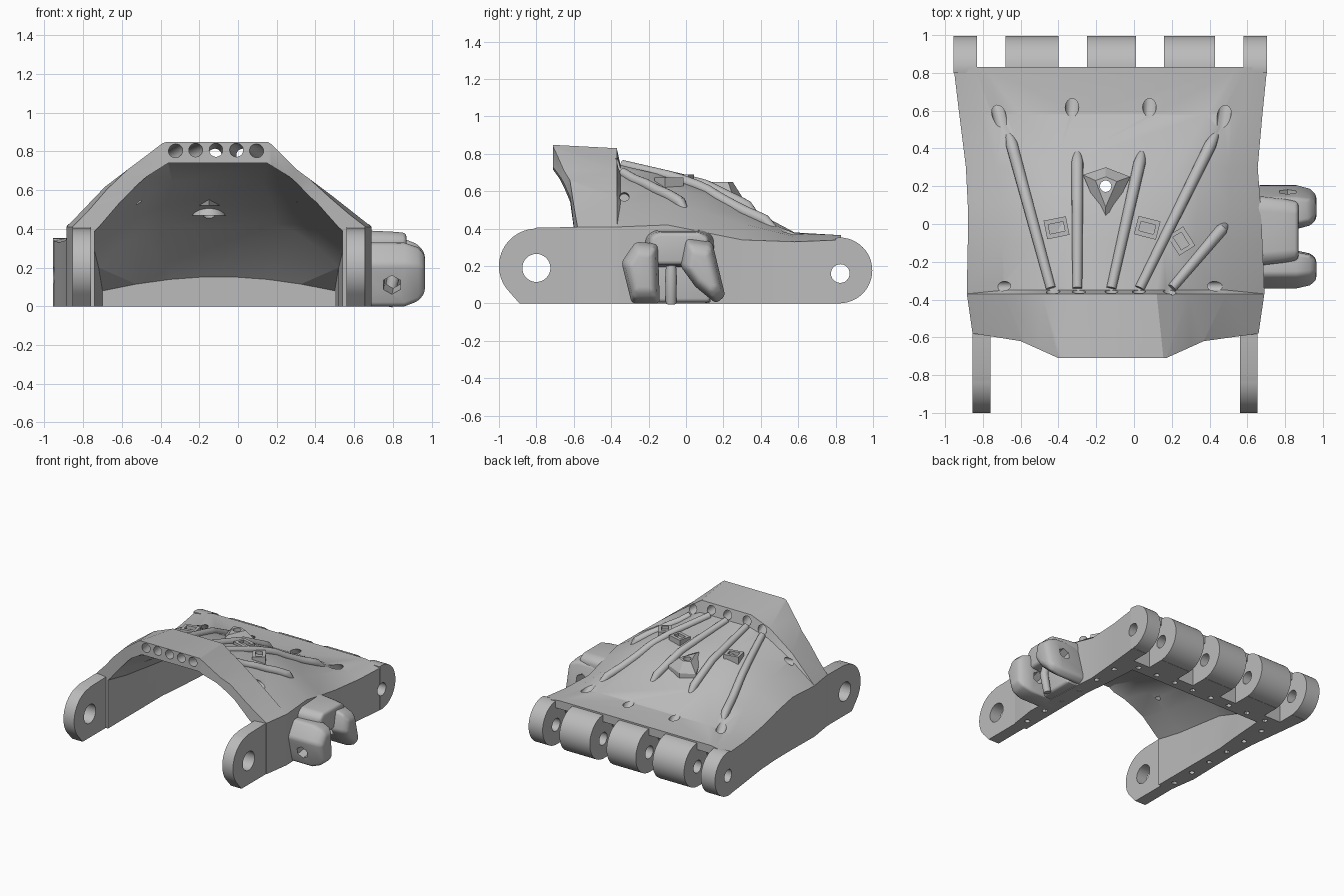
import bpy, bmesh, math
from mathutils import Vector, Matrix
from mathutils.bvhtree import BVHTree

cube = bpy.data.objects.get("Cube")
if cube:
    bpy.data.objects.remove(cube, do_unlink=True)

grey = bpy.data.materials.new("plain_grey")
grey.use_nodes = True
grey.diffuse_color = (0.5, 0.5, 0.5, 1)
for node in grey.node_tree.nodes:
    if node.type == 'BSDF_PRINCIPLED':
        node.inputs["Base Color"].default_value = (0.5, 0.5, 0.5, 1)


def finish(name, bm):
    bmesh.ops.recalc_face_normals(bm, faces=bm.faces)
    mesh = bpy.data.meshes.new(name)
    bm.to_mesh(mesh)
    bm.free()
    mesh.materials.append(grey)
    obj = bpy.data.objects.new(name, mesh)
    bpy.context.collection.objects.link(obj)
    return obj


def loft(name, rings, strips=False):
    """Skin a list of rings; cap ends with n-gons or level strips."""
    bm = bmesh.new()
    rows = [[bm.verts.new(p) for p in ring] for ring in rings]
    n = len(rows[0])
    for a, b in zip(rows, rows[1:]):
        for i in range(n):
            j = (i + 1) % n
            bm.faces.new((a[i], a[j], b[j], b[i]))
    for row in (rows[0], rows[-1]):
        if strips:
            for i in range(n // 2 - 1):
                bm.faces.new((row[i], row[i + 1], row[n - 2 - i], row[n - 1 - i]))
        else:
            bm.faces.new(row)
    if strips:
        bmesh.ops.triangulate(bm, faces=bm.faces)
    return finish(name, bm)


def prism_x(name, profile, lo, hi):
    return loft(name, [[(x, y, z) for y, z in profile] for x in (lo, hi)])


def arc(cy, cz, r, start, end, n=24):
    angles = [math.radians(start + (end - start) * i / n) for i in range(n + 1)]
    return [(cy + r * math.cos(a), cz + r * math.sin(a)) for a in angles]


def cone(name, p, q, r, tip=None, sides=24):
    p, q = Vector(p), Vector(q)
    turn = (q - p).to_track_quat('Z', 'Y').to_matrix().to_4x4()
    bm = bmesh.new()
    bmesh.ops.create_cone(bm, cap_ends=True, segments=sides, radius1=r, radius2=tip or r,
                          depth=(q - p).length,
                          matrix=Matrix.Translation((p + q) / 2) @ turn)
    return finish(name, bm)


def bore(p, q, r, sides=24):
    return cone("cutter", p, q, r, sides=sides)


def box(name, centre, size, angle=0):
    bm = bmesh.new()
    bmesh.ops.create_cube(bm, size=1, matrix=Matrix.Translation(centre)
                          @ Matrix.Rotation(angle, 4, 'Z') @ Matrix.Diagonal((*size, 1)))
    return finish(name, bm)


def bake(obj, cutters=()):
    """Apply the modifiers and the cuts."""
    for cutter in cutters:
        cutter.hide_render = True
        mod = obj.modifiers.new("cut", 'BOOLEAN')
        mod.operation, mod.solver, mod.object = 'DIFFERENCE', 'EXACT', cutter
    graph = bpy.context.evaluated_depsgraph_get()
    mesh = bpy.data.meshes.new_from_object(obj.evaluated_get(graph))
    obj.modifiers.clear()
    obj.data = mesh
    return obj


def discard(cutters):
    for cutter in cutters:
        bpy.data.objects.remove(cutter, do_unlink=True)


def section(y, xl, xr, hs, ht, tl, tr, base=0.0, bulge=(0.02, 0.02)):
    """Arched cross-section: walls at xl, xr and a flat crown from tl to tr."""
    def half(xw, xt, swell):
        pts = [(xw, y, base), (xw, y, hs)]
        for f in (0.35, 0.7):
            pts.append((xw + (xt - xw) * f, y, hs + (ht - hs) * f + swell))
        return pts + [(xt, y, ht)]
    return half(xl, tl, bulge[0]) + half(xr, tr, bulge[1])[::-1]


# Palm shell with raised cuff, hollow below
shell = loft("palm_shell", [
    section(-0.75, -0.83, 0.635, 0.41, 0.85, -0.38, 0.16, bulge=(0.03, -0.01)),
    section(-0.37, -0.885, 0.69, 0.41, 0.83, -0.32, 0.12, bulge=(0.06, 0.01)),
    section(-0.35, -0.885, 0.69, 0.41, 0.74, -0.32, 0.12, bulge=(0.05, 0.01)),
    section(-0.10, -0.88, 0.68, 0.42, 0.68, -0.36, 0.16, bulge=(0.03, 0.02)),
    section(0.10, -0.88, 0.67, 0.38, 0.63, -0.40, 0.20),
    section(0.30, -0.89, 0.655, 0.34, 0.53, -0.42, 0.22),
    section(0.58, -0.925, 0.68, 0.33, 0.38, -0.60, 0.38, bulge=(0.01, 0.01)),
    section(0.83, -0.955, 0.705, 0.34, 0.365, -0.80, 0.55, bulge=(0.0, 0.0))], True)
cavity = loft("cavity_cutter", [
    section(y, xl, xr, hs, ht, tl, tr, -0.1, (swell, swell))
    for y, xl, xr, hs, ht, tl, tr, swell in (
        (-1.0, -0.74, 0.54, 0.40, 0.74, -0.36, 0.15, 0.03),
        (-0.65, -0.74, 0.54, 0.40, 0.74, -0.36, 0.15, 0.03),
        (-0.36, -0.74, 0.54, 0.34, 0.64, -0.34, 0.13, 0.03),
        (0.10, -0.74, 0.54, 0.28, 0.52, -0.38, 0.18, 0.03),
        (0.30, -0.72, 0.52, 0.20, 0.42, -0.40, 0.20, 0.03),
        (0.58, -0.70, 0.50, 0.08, 0.15, -0.20, 0.0, 0.01))], True)
cuts = [cavity]

# Front edge of the cuff, swept back towards the walls
front_edge = [(-1.1, -1.1), (-1.1, -0.58), (-0.85, -0.58), (-0.6, -0.62), (-0.4, -0.71),
              (0.17, -0.71), (0.37, -0.62), (0.66, -0.58), (0.9, -0.58), (0.9, -1.1)]
cuts.append(loft("front_cutter", [[(x, y, z) for x, y in front_edge] for z in (-0.2, 1.1)]))

# Cord bores through the cuff
bore_starts = [-0.31, -0.21, -0.113, -0.012, 0.085]
tube_starts = [-0.44, -0.30, -0.12, 0.03, 0.20]
bore_ends = [0.735, 0.775, 0.775, 0.775, 0.735]
for a, b, z in zip(bore_starts, tube_starts, bore_ends):
    cuts.append(bore((a, -0.75, 0.81), (b, -0.32, z), 0.035))

# Knuckle gaps and the cord holes that lead into them
barrels = [(-0.955, -0.83), (-0.68, -0.40), (-0.25, 0.01), (0.16, 0.43), (0.58, 0.705)]
gap_profile = [(1.05, -0.05), (0.69, -0.05)] + arc(0.84, 0.15, 0.15, 180, 90, 12) + [(1.05, 0.30)]
hole_spots = [(-0.69, 0.47), (-0.33, 0.54), (0.08, 0.54), (0.46, 0.47)]
for left, right, (x, y) in zip(barrels, barrels[1:], hole_spots):
    cuts.append(prism_x("gap_cutter", gap_profile, left[1], right[0]))
    cuts.append(bore((x, y, 0.48), ((left[1] + right[0]) / 2, 0.75, 0.2), 0.036))

# Cuff side holes, screw holes under the rim, centre hole and knuckle pin hole
cuts.append(bore((0.30, -0.33, 0.56), (0.80, -0.33, 0.60), 0.026))
cuts.append(bore((-0.50, -0.33, 0.55), (-1.0, -0.33, 0.60), 0.026))
screw_spots = [(x, -0.5 + 0.2 * i) for x in (-0.81, 0.61) for i in range(6)]
screw_spots += [(-0.73 + 0.174 * i, 0.635) for i in range(8)]
for x, y in screw_spots:
    cuts.append(bore((x, y, -0.05), (x, y, 0.06), 0.02, 12))
centre_hole = bore((-0.15, 0.2, 0.3), (-0.15, 0.2, 0.9), 0.03)
pin_hole = bore((-1.1, 0.825, 0.16), (0.9, 0.825, 0.16), 0.05)
bake(shell, cuts + [centre_hole, pin_hole])
discard(cuts)

# Knuckle barrels
parts = [shell]
for i, (lo, hi) in enumerate(barrels):
    start = 0.80 if i in (0, len(barrels) - 1) else 0.66
    profile = [(start, 0.002), (start, 0.35)] + arc(0.82, 0.177, 0.176, 90, -90)
    parts.append(bake(prism_x(f"knuckle_barrel_{i + 1}", profile, lo, hi), [pin_hole]))

# Wrist arms
arm_profile = [(-0.56, 0.0), (-0.56, 0.41), (-0.8, 0.405)]
arm_profile += arc(-0.8, 0.2, 0.2, 95, 225, 20) + [(-0.89, 0.0)]
wrist_hole = bore((-1.1, -0.8, 0.19), (0.9, -0.8, 0.19), 0.075, 32)
for name, lo in (("right_wrist_arm", -0.855), ("left_wrist_arm", 0.56)):
    parts.append(bake(prism_x(name, arm_profile, lo, lo + 0.095), [wrist_hole]))

# Kite-shaped pad around the centre hole, with a flared collar inside
kite = [(0.0, -0.22), (0.13, 0.05), (0.0, 0.10), (-0.12, 0.06)]
pad = loft("centre_pad", [
    [(-0.15 + u, 0.2 + v, 0.52) for u, v in kite],
    [(-0.15 + u, 0.2 + v, 0.59 - 0.2 * v) for u, v in kite],
    [(-0.15 + u * 0.45, 0.2 + v * 0.5, 0.65) for u, v in kite]])
parts.append(bake(pad, [centre_hole]))
collar = cone("centre_collar", (-0.15, 0.2, 0.47), (-0.15, 0.2, 0.55), 0.085, 0.05)
parts.append(bake(collar, [centre_hole]))

# Thumb mount: two splayed lugs under a roof, with a web between
thumb_hole = bore((0.79, -0.45, 0.085), (0.82, 0.35, 0.24), 0.05, 6)


def thumb_part(name, outline, stations):
    """Extrude a side outline outwards, shrinking it towards the tip."""
    cy = sum(y for y, z in outline) / len(outline)
    cz = sum(z for y, z in outline) / len(outline)
    obj = loft(name, [[(x, cy + (y - cy) * s, cz + (z - cz) * s) for y, z in outline]
                      for x, s in stations])
    bev = obj.modifiers.new("round", 'BEVEL')
    bev.width, bev.segments, bev.limit_method = 0.02, 3, 'ANGLE'
    return bake(obj, [thumb_hole])


lug_stations = [(0.58, 1.0), (0.86, 1.0), (0.93, 0.85), (0.965, 0.6)]
parts.append(thumb_part("thumb_lug_front", [
    (-0.29, 0.0), (-0.14, 0.0), (-0.15, 0.32), (-0.27, 0.33), (-0.345, 0.22)], lug_stations))
parts.append(thumb_part("thumb_lug_back", [
    (0.05, 0.09), (0.16, 0.0), (0.21, 0.04), (0.14, 0.33), (0.0, 0.35), (-0.03, 0.2)], lug_stations))
parts.append(thumb_part("thumb_roof", [
    (-0.22, 0.2), (-0.2, 0.355), (-0.16, 0.385), (0.08, 0.385), (0.13, 0.355), (0.14, 0.2)],
    [(0.58, 1.15), (0.80, 1.0), (0.87, 0.92)]))
parts.append(thumb_part("thumb_web", [(-0.2, 0.0), (-0.2, 0.3), (0.1, 0.3), (0.14, 0.0)],
                        [(0.58, 1.0), (0.75, 0.95)]))


# Cord tubes that follow the back of the hand
tree = BVHTree.FromPolygons([v.co for v in shell.data.vertices],
                            [tuple(p.vertices) for p in shell.data.polygons])


def height(x, y):
    hit = tree.ray_cast(Vector((x, y, 2)), Vector((0, 0, -1)))[0]
    return hit.z if hit else 0.4


def tube(name, points, radius):
    """Round tube that swells along its length."""
    curve = bpy.data.curves.new(name, 'CURVE')
    curve.dimensions = '3D'
    curve.bevel_depth, curve.bevel_resolution, curve.use_fill_caps = radius, 6, True
    spline = curve.splines.new('POLY')
    last = len(points) - 1
    spline.points.add(last)
    for i, (target, p) in enumerate(zip(spline.points, points)):
        target.co = (*p, 1)
        target.radius = 0.65 if i == last else 0.8 + 0.2 * i / last
    helper = bpy.data.objects.new("tube_helper", curve)
    bpy.context.collection.objects.link(helper)
    graph = bpy.context.evaluated_depsgraph_get()
    mesh = bpy.data.meshes.new_from_object(helper.evaluated_get(graph))
    bpy.data.objects.remove(helper, do_unlink=True)
    mesh.materials.clear()
    mesh.materials.append(grey)
    obj = bpy.data.objects.new(name, mesh)
    bpy.context.collection.objects.link(obj)
    return obj


tube_ends = [(-0.66, 0.47), (-0.30, 0.37), (0.04, 0.37), (0.43, 0.47), (0.48, -0.01)]
for i, (x0, (x1, y1)) in enumerate(zip(tube_starts, tube_ends)):
    path = []
    for k in range(17):
        t = k / 16
        x, y = x0 + (x1 - x0) * t, -0.34 + (y1 + 0.34) * t
        path.append((x, y, height(x, y) + (0.004 if k < 16 else -0.02)))
    parts.append(tube(f"cord_tube_{i + 1}", path, 0.032))
parts.append(tube("thumb_cord_tube", [(0.77, -0.08, 0.0), (0.80, -0.08, 0.14), (0.78, -0.08, 0.26)], 0.035))

# Small cord clips
for i, (x, y, angle) in enumerate([(-0.41, -0.02, 0.2), (0.07, -0.02, -0.25), (0.25, -0.09, -1.0)]):
    z = height(x, y) - 0.01
    window = box("cutter", (x, y, z + 0.06), (0.08, 0.05, 0.09), angle)
    parts.append(bake(box(f"cord_clip_{i + 1}", (x, y, z), (0.12, 0.1, 0.08), angle), [window]))
    discard([window])
discard([centre_hole, pin_hole, wrist_hole, thumb_hole])

# Smooth shading with sharp edges kept
bpy.ops.object.select_all(action='DESELECT')
for part in parts:
    part.select_set(True)
bpy.context.view_layer.objects.active = shell
bpy.ops.object.shade_smooth_by_angle(angle=math.radians(30))
